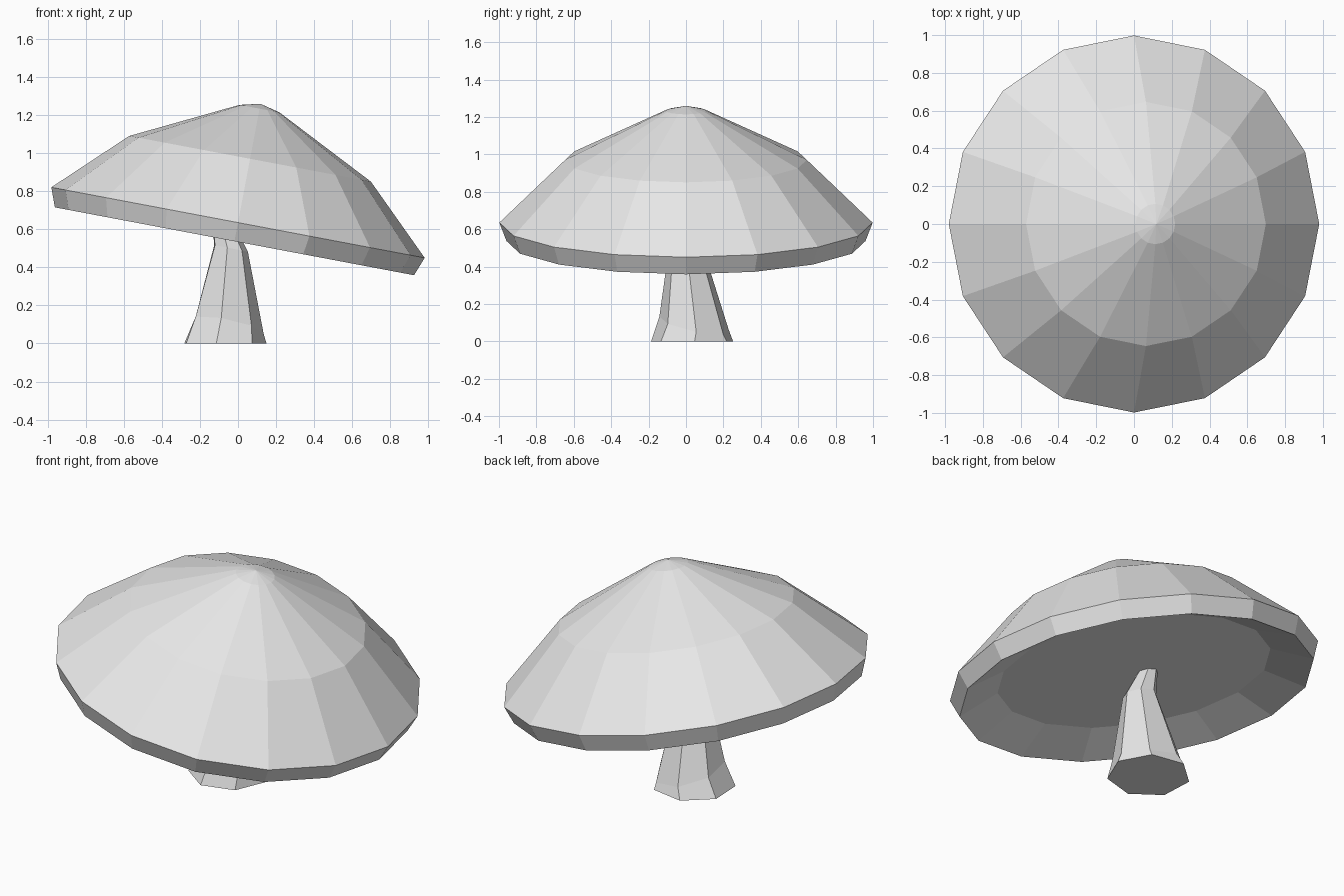
import bpy, bmesh, math
from mathutils import Matrix, Vector

if "Cube" in bpy.data.objects:
    bpy.data.objects.remove(bpy.data.objects["Cube"])

grey = bpy.data.materials.new("plain grey")
grey.use_nodes = True
color = (0.8, 0.8, 0.8, 1)
grey.diffuse_color = color
grey.node_tree.nodes["Principled BSDF"].inputs["Base Color"].default_value = color


def ring(bm, sides, radius, center, start=0.0, lean=(0, 0)):
    """Polygon of vertices; lean slopes it along x and y."""
    verts = []
    for i in range(sides):
        a = start + math.tau * i / sides
        x, y = radius * math.cos(a), radius * math.sin(a)
        verts.append(bm.verts.new(Vector(center) + Vector((x, y, lean[0] * x + lean[1] * y))))
    return verts


def bridge(bm, low, high):
    for i in range(len(low)):
        j = (i + 1) % len(low)
        bm.faces.new((low[i], low[j], high[j], high[i]))


def finish(bm, name):
    bmesh.ops.recalc_face_normals(bm, faces=bm.faces)
    mesh = bpy.data.meshes.new(name)
    bm.to_mesh(mesh)
    bm.free()
    mesh.materials.append(grey)
    obj = bpy.data.objects.new(name, mesh)
    bpy.context.collection.objects.link(obj)
    return obj


# Cap: sixteen-sided lathe from the recessed underside to the tip, then tilted
bm = bmesh.new()
profile = [(0.74, 0.0), (0.96, -0.1), (0.998, 0.0), (0.646, 0.341), (0.107, 0.609)]
rings = [ring(bm, 16, r, (0, 0, z)) for r, z in profile]
for low, high in zip(rings, rings[1:]):
    bridge(bm, low, high)
bm.faces.new(rings[0])
tip = bm.verts.new((0, 0, 0.635))
for i in range(16):
    bm.faces.new((rings[-1][i], rings[-1][(i + 1) % 16], tip))
bm.transform(Matrix.Translation((0, 0, 0.635)) @ Matrix.Rotation(math.radians(10.7), 4, "Y"))
finish(bm, "cap")

# Stem: seven-sided, flared at the foot and bent where it meets the cap
bm = bmesh.new()
sections = [
    (0.225, (-0.075, 0.035, 0), (0, 0)),
    (0.19, (-0.055, 0.045, 0.09), (-0.2, -0.2)),
    (0.092, (-0.04, 0.0, 0.5), (-0.2, 0)),
    (0.057, (-0.085, 0.01, 0.65), (-0.19, 0)),
]
start = math.radians(-100)
rings = [ring(bm, 7, r, c, start, lean) for r, c, lean in sections]
for low, high in zip(rings, rings[1:]):
    bridge(bm, low, high)
bm.faces.new(rings[0])
bm.faces.new(rings[-1])
finish(bm, "stem")
